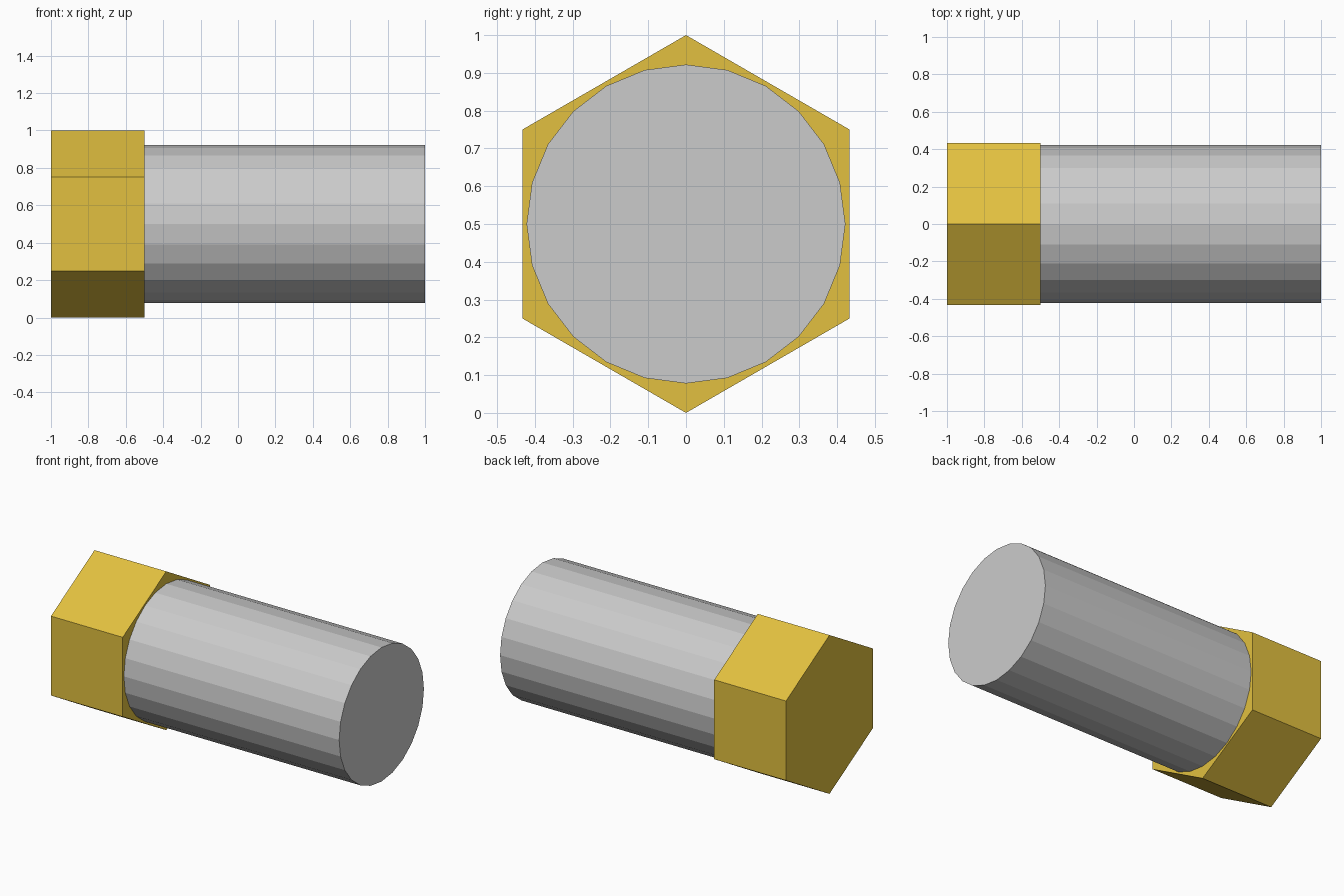
import bpy, bmesh
from math import sin, cos, tau

if "Cube" in bpy.data.objects:
    bpy.data.objects.remove(bpy.data.objects["Cube"])


def prism_x(name, sides, radius, x0, x1, color=None):
    """Flat-faced prism along x, first corner pointing straight up."""
    bm = bmesh.new()
    ring = [bm.verts.new((x0, radius * sin(tau * i / sides),
                          0.5 + radius * cos(tau * i / sides))) for i in range(sides)]
    base = bm.faces.new(ring)
    ext = bmesh.ops.extrude_face_region(bm, geom=[base], use_keep_orig=True)
    verts = [g for g in ext["geom"] if isinstance(g, bmesh.types.BMVert)]
    bmesh.ops.translate(bm, verts=verts, vec=(x1 - x0, 0, 0))
    bmesh.ops.recalc_face_normals(bm, faces=bm.faces)
    mesh = bpy.data.meshes.new(name)
    bm.to_mesh(mesh)
    bm.free()
    if color:
        mat = bpy.data.materials.new(name + "_color")
        mat.diffuse_color = color
        mat.use_nodes = True
        mat.node_tree.nodes["Principled BSDF"].inputs["Base Color"].default_value = mat.diffuse_color
        mesh.materials.append(mat)
    obj = bpy.data.objects.new(name, mesh)
    bpy.context.collection.objects.link(obj)
    return obj


# Hexagonal head, point up
prism_x("hex_head", 6, 0.5, -1.0, -0.5, (0.76, 0.53, 0.05, 1))
# Plain round shank
prism_x("shank", 24, 0.422, -0.5, 1.0)
